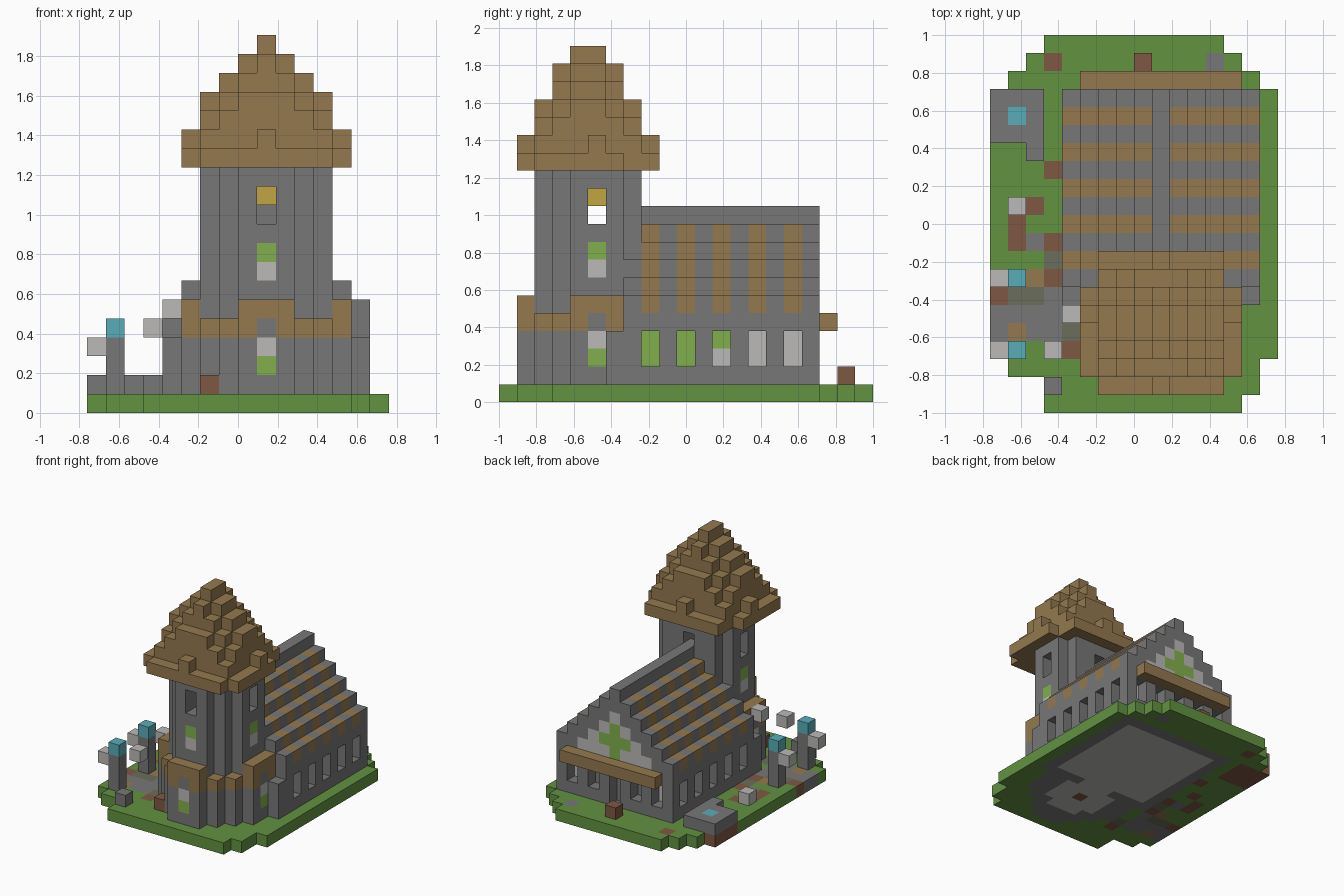
import bpy, bmesh
from mathutils import Vector

cube = bpy.data.objects.get("Cube")
if cube:
    bpy.data.objects.remove(cube)

U = 2 / 21                      # block size
COLORS = {
    "grass": (98, 146, 64), "stone": (119, 119, 119), "wood": (148, 121, 79),
    "dirt": (126, 89, 67), "pale_stone": (187, 186, 183), "water_blue": (88, 174, 184),
    "gold": (193, 165, 66), "leaf_glass": (129, 176, 76), "mossy_stone": (107, 111, 91),
}
NAMES = list(COLORS)


def linear(v):
    v /= 255
    return v / 12.92 if v <= 0.04045 else ((v + 0.055) / 1.055) ** 2.4


materials = []
for name, rgb in COLORS.items():
    m = bpy.data.materials.new(name)
    m.use_nodes = True
    col = [linear(c) for c in rgb] + [1]
    m.diffuse_color = col
    m.node_tree.nodes["Principled BSDF"].inputs["Base Color"].default_value = col
    materials.append(m)

cells = {}                      # block position -> (part, colour)


def block(part, color, xs, ys, zs, rule=None):
    """Fill an inclusive range of blocks, optionally limited by a rule."""
    span = lambda r: range(r, r + 1) if isinstance(r, int) else range(r[0], r[1] + 1)
    for i in span(xs):
        for j in span(ys):
            for k in span(zs):
                if rule is None or rule(i, j, k):
                    cells[i, j, k] = (part, color)


def carve(xs, ys, zs):
    block(None, None, xs, ys, zs)


def dx(i):
    return abs(i - 9)


def dy(j):
    return abs(j - 5)


# Ground plate with stepped corners
def in_ground(i, j, k):
    cut = max(0, j - 17)
    if j < 3:
        left, right = (1 if j == 2 else 3), 13 + min(j, 1)
    else:
        left, right = cut, 15 - cut
    return left <= i <= right


block("ground", "grass", (0, 15), (0, 20), 0, in_ground)
block("ground", "stone", (4, 14), (7, 17), 0)
block("ground", "stone", (5, 13), (1, 8), 0, lambda i, j, k: dx(i) + dy(j) <= 5)
block("ground", "pale_stone", (5, 13), (8, 16), 0)
block("ground", "pale_stone", (7, 11), (3, 7), 0, lambda i, j, k: dx(i) + dy(j) <= 3)
block("ground", "dirt", 9, 5, 0)
block("ground", "dirt", (0, 2), (15, 17), 0)

# Worn paving and dirt patches beside the nave
patches = {
    "dirt": [(3, 19), (3, 13), (2, 11), (1, 10), (1, 9), (3, 9), (3, 7), (0, 6), (4, 3)],
    "stone": [(12, 19), (2, 9), (3, 6), (3, 5), (0, 5), (1, 5), (2, 5), (0, 4), (2, 4), (3, 4)],
    "mossy_stone": [(3, 8), (1, 6), (2, 6), (4, 4)],
    "wood": [(2, 7), (1, 4)],
}
for color, spots in patches.items():
    for i, j in spots:
        block("ground", color, i, j, 0)

# Nave with a stepped gable roof and wooden stripes
block("nave", "stone", (4, 14), (7, 17), (1, 10), lambda i, j, k: k <= 10 - dx(i))
for j in range(8, 17, 2):
    block("nave_roof", "wood", (4, 14), j, (5, 9), lambda i, j, k: i != 9 and k == 10 - dx(i))
# Side windows, recessed by one block
for j in range(8, 17, 2):
    for wall, glass in ((14, 13), (4, 5)):
        carve(wall, j, (2, 3))
        block("side_windows", "leaf_glass" if j < 12 else "pale_stone", glass, j, (2, 3))
        if j == 12:
            block("side_windows", "leaf_glass", glass, j, 3)
# Back arcade, beam and gable window
for i in range(5, 14, 2):
    carve(i, 17, (1 if i == 9 else 2, 3))
block("back_beam", "wood", (5, 13), 18, 4)
block("gable_window", "pale_stone", (6, 12), 17, (5, 8), lambda i, j, k: dx(i) + k <= 8)
block("gable_window", "leaf_glass", (8, 10), 17, (5, 7), lambda i, j, k: dx(i) == 0 or k == 6)
block("back_step", "dirt", 8, 19, 1)

# Tower base, beam ring and buttresses
block("tower_base", "stone", (5, 13), (1, 7), (1, 4), lambda i, j, k: dx(i) + dy(j) <= 5)
block("tower_beam", "wood", (5, 13), (1, 6), 4,
      lambda i, j, k: dx(i) + dy(j) <= 5 and (dx(i) + dy(j) == 5 or max(dx(i), dy(j)) == 4)
      and i != 9 and j != 5)
block("tower_beam", "wood", (8, 10), 1, 5)
for side in (5, 13):
    block("tower_beam", "wood", side, (4, 6), 5)
block("buttress", "stone", (4, 14), 6, (1, 3), lambda i, j, k: dx(i) == 5)
block("front_step", "dirt", 6, 2, 1)

# Tower shaft and belfry openings with a bell
block("tower", "stone", (6, 12), (2, 7), (5, 12), lambda i, j, k: dx(i) + dy(j) <= 4)
carve(9, (2, 7), (10, 11))
carve((6, 12), 5, (10, 11))
block("nave", "stone", 9, 7, 10)
block("bell", "gold", 9, 5, 11)

# Tower windows on the front and both sides
for spots, low, high in (([(9, 1), (5, 5), (13, 5)], "leaf_glass", "pale_stone"),
                         ([(9, 2), (6, 5), (12, 5)], "pale_stone", "leaf_glass")):
    z = 2 if low == "leaf_glass" else 7
    for i, j in spots:
        block("tower_windows", low, i, j, z)
        block("tower_windows", high, i, j, z + 1)


# Tower roof: shrinking eight-sided tiers
def roof_dy(j):
    return 5 - j if j < 5 else max(1, j - 4)


tiers = [(4, 4, 7), (3, 3, 6), (3, 3, 5), (3, 3, 4), (2, 2, 3), (1, 2, 2), (0, 1, 1)]
for n, (a, b, c) in enumerate(tiers):
    block("tower_roof", "wood", (5, 13), (1, 8), 13 + n,
          lambda i, j, k: dx(i) <= a and roof_dy(j) <= b and dx(i) + roof_dy(j) <= c
          and not (j == 7 and dx(i) == 4))
for i, j in ((9, 1), (9, 8), (5, 5), (13, 5)):
    block("tower_roof", "wood", i, j, 14)

# Raised pool in the back corner
block("pool", "stone", (0, 2), (15, 17), 1)
block("pool", "stone", 2, 14, 1)
block("pool", "water_blue", 1, 16, 1)

# Lamp posts, loose stones and floating rubble
for j in (3, 7):
    block("lamp_post", "stone", 1, j, (1, 3))
    block("lamp", "water_blue", 1, j, 4)
    block("rubble", "pale_stone", 0, j, 3)
block("rubble", "pale_stone", 3, 3, 4)
block("rubble", "pale_stone", 4, 5, 5)
block("rubble", "pale_stone", 1, 11, 1)
block("loose_stone", "stone", 3, 1, 1)

# Build one mesh per part, keeping only exposed block faces
cells = {p: v for p, v in cells.items() if v[0]}
AXES = [Vector(a) for a in ((1, 0, 0), (0, 1, 0), (0, 0, 1))]
origin = Vector((-8, -10.5, 0))
for part in sorted({v[0] for v in cells.values()}):
    bm = bmesh.new()
    for pos, (owner, color) in cells.items():
        if owner != part:
            continue
        center = Vector(pos) + Vector((0.5, 0.5, 0.5)) + origin
        for a in range(3):
            for s in (-1, 1):
                n = AXES[a] * s
                if tuple(int(p + q) for p, q in zip(pos, n)) in cells:
                    continue
                u, v = AXES[(a + 1) % 3] * s, AXES[(a + 2) % 3]
                corners = [n - u - v, n + u - v, n + u + v, n - u + v]
                face = bm.faces.new([bm.verts.new((center + c / 2) * U) for c in corners])
                face.material_index = NAMES.index(color)
    bmesh.ops.remove_doubles(bm, verts=bm.verts, dist=0.001)
    mesh = bpy.data.meshes.new(part)
    bm.to_mesh(mesh)
    bm.free()
    for m in materials:
        mesh.materials.append(m)
    bpy.context.collection.objects.link(bpy.data.objects.new(part, mesh))
